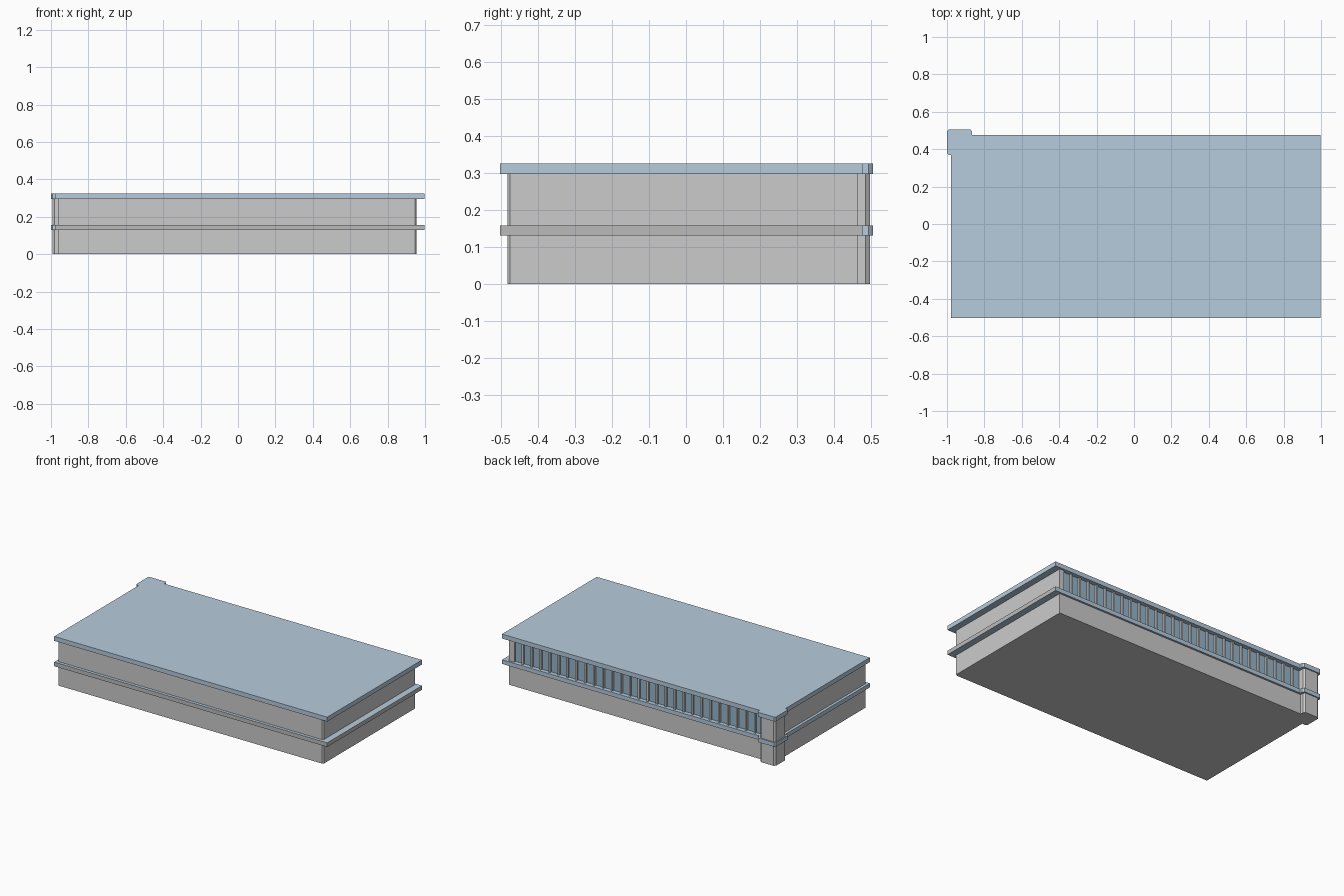
import bpy, bmesh

if "Cube" in bpy.data.objects:
    bpy.data.objects.remove(bpy.data.objects["Cube"])

# Blue used for slabs and glass
def material(name, col):
    m = bpy.data.materials.new(name)
    m.diffuse_color = col
    m.use_nodes = True
    m.node_tree.nodes["Principled BSDF"].inputs["Base Color"].default_value = m.diffuse_color
    return m

blue = material("pale_blue", (0.47, 0.60, 0.72, 1))
glass_blue = material("glass_blue", (0.30, 0.46, 0.60, 1))
grey = material("grey", (0.5, 0.5, 0.5, 1))


def prism(name, outline, z0, z1, mats=(), grey_edges=False):
    """Extrude a counter-clockwise plan outline between two heights."""
    bm = bmesh.new()
    base = bm.faces.new([bm.verts.new((x, y, z0)) for x, y in outline])
    ext = bmesh.ops.extrude_face_region(bm, geom=[base])
    top = [g for g in ext["geom"] if isinstance(g, bmesh.types.BMVert)]
    bmesh.ops.translate(bm, verts=top, vec=(0, 0, z1 - z0))
    bmesh.ops.recalc_face_normals(bm, faces=bm.faces)
    if grey_edges:
        for f in bm.faces:
            if (f.normal.y < -0.9 or f.normal.x > 0.9) and f.calc_area() > 0.01:
                f.material_index = 1
    me = bpy.data.meshes.new(name)
    bm.to_mesh(me)
    bm.free()
    ob = bpy.data.objects.new(name, me)
    for m in mats:
        me.materials.append(m)
    bpy.context.collection.objects.link(ob)
    return ob


def rect(x0, x1, y0, y1):
    return [(x0, y0), (x1, y0), (x1, y1), (x0, y1)]


# Slab outline: rectangle with a chamfered pad over the corner column
slab = [(-0.978, -0.503), (0.998, -0.503), (0.998, 0.477), (-0.865, 0.477),
        (-0.865, 0.493), (-0.875, 0.505), (-0.992, 0.505), (-1.0, 0.497),
        (-1.0, 0.38), (-0.992, 0.37), (-0.978, 0.37)]
prism("roof_slab", slab, 0.296, 0.325, [blue])
prism("middle_ledge", slab, 0.13, 0.157, [blue, grey], True)

# Two storeys; the upper one is set back behind the window band
BACK, RECESS, PIER = 0.464, 0.445, 0.925
L, R, F, c = -0.96, 0.955, -0.483, 0.008
lower = [(L, F), (R - c, F), (R, F + c), (R, BACK), (L, BACK)]
upper = [(L, F), (R - c, F), (R, F + c), (R, BACK), (PIER, BACK),
         (PIER, RECESS), (-0.885, RECESS), (-0.885, BACK), (L, BACK)]
prism("lower_storey", lower, 0.0, 0.135)
prism("upper_storey", upper, 0.15, 0.30)

# Chamfered corner column
column = [(-0.98, 0.383), (-0.95, 0.383), (-0.88, 0.45), (-0.88, 0.485),
          (-0.89, 0.497), (-0.982, 0.497), (-0.993, 0.486), (-0.993, 0.395)]
prism("corner_column", column, 0.0, 0.30)

# Window band: glass strip divided by upright fins
prism("window_glass", rect(-0.885, PIER, RECESS - 0.005, RECESS + 0.004),
      0.15, 0.30, [glass_blue])
count = 28
step = (PIER + 0.885) / count
for i in range(count):
    x = PIER - i * step
    prism("window_fin", rect(x - 0.006, x + 0.006, RECESS, BACK - 0.002), 0.15, 0.30)
